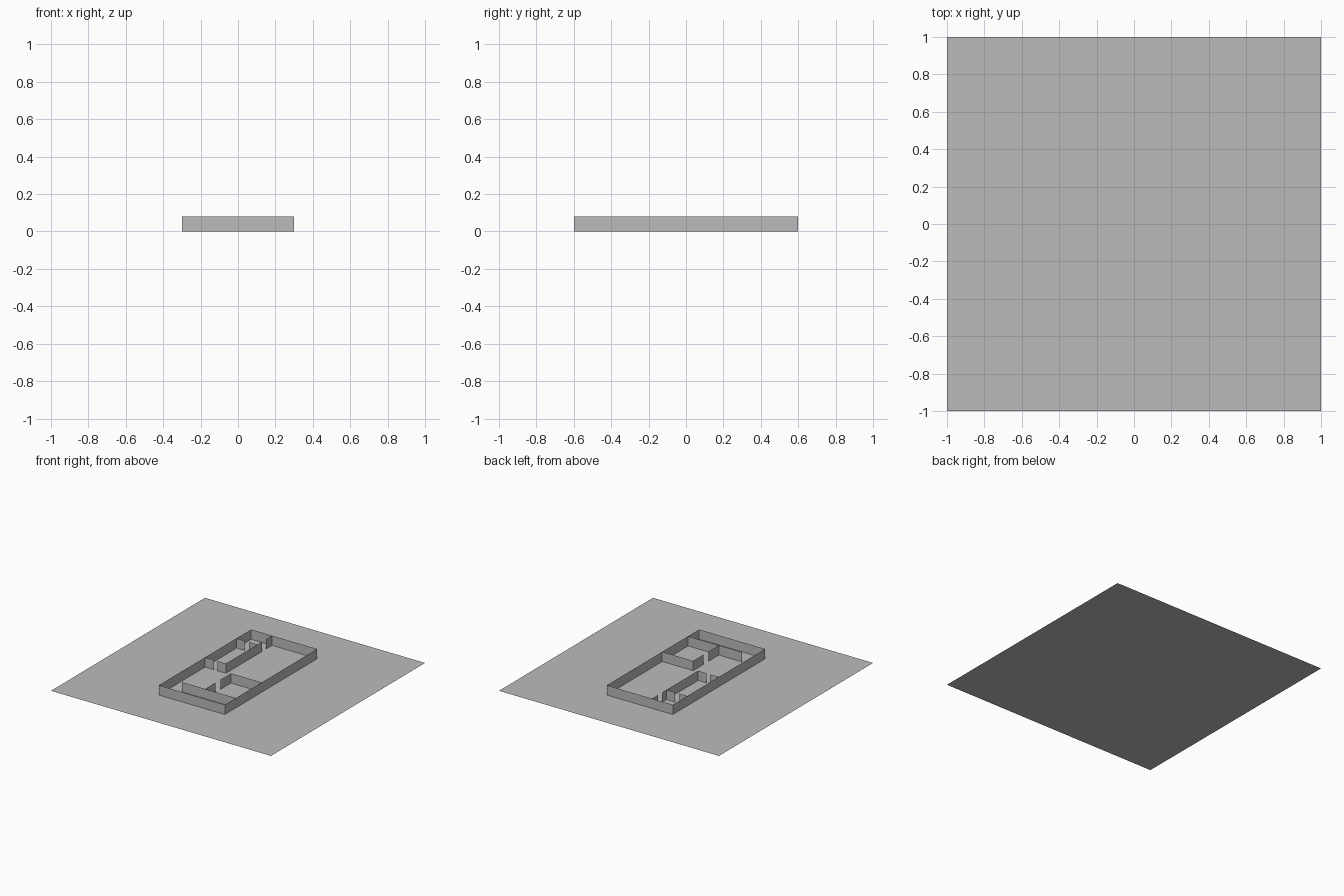
import bpy
import bmesh

cube = bpy.data.objects.get("Cube")
if cube:
    bpy.data.objects.remove(cube, do_unlink=True)

WALL_HEIGHT = 0.08

# One plain grey for everything
grey = bpy.data.materials.new("plain grey")
grey.use_nodes = True
colour = (0.5, 0.5, 0.5, 1)
grey.diffuse_color = colour
grey.node_tree.nodes["Principled BSDF"].inputs["Base Color"].default_value = colour


def finish(name, bm):
    mesh = bpy.data.meshes.new(name)
    bm.to_mesh(mesh)
    bm.free()
    mesh.materials.append(grey)
    obj = bpy.data.objects.new(name, mesh)
    bpy.context.collection.objects.link(obj)
    return obj


def walls(name, *runs):
    """Raise paper-thin walls along each floor-plan polyline."""
    bm = bmesh.new()
    for run in runs:
        points = [bm.verts.new((x, y, 0)) for x, y in run]
        edges = [bm.edges.new(pair) for pair in zip(points, points[1:])]
        raised = bmesh.ops.extrude_edge_only(bm, edges=edges)["geom"]
        top = [v for v in raised if isinstance(v, bmesh.types.BMVert)]
        bmesh.ops.translate(bm, verts=top, vec=(0, 0, WALL_HEIGHT))
    bmesh.ops.remove_doubles(bm, verts=bm.verts, dist=0.0001)
    return finish(name, bm)


# Ground sheet
bm = bmesh.new()
bmesh.ops.create_grid(bm, x_segments=1, y_segments=1, size=1)
finish("ground", bm)

# Outer shell of the house
W, D = 0.3, 0.6
walls("outer_walls", [(-W, -D), (W, -D), (W, D), (-W, D), (-W, -D)])

# Rear rooms: long partition plus two cross walls, with door gaps
HALL = -0.11
DOOR = (-0.22, -0.185)
walls("rear_partition",
      [(DOOR[1], 0), (HALL, 0), (HALL, 0.47)],
      [(HALL, 0.52), (HALL, D)])
walls("rear_cross_walls",
      [(-W, 0), (DOOR[0], 0)],
      [(-W, 0.41), (DOOR[0] - 0.01, 0.41)],
      [(DOOR[1], 0.41), (HALL, 0.41)])

# Front room: cross walls running to the side, and a partition with a doorway
ROOM, NEAR, FAR = 0.02, -0.455, -0.12
walls("front_cross_wall", [(-0.19, NEAR), (ROOM, NEAR), (W, NEAR)])
walls("front_partition",
      [(W, FAR), (ROOM, FAR), (ROOM, -0.255)],
      [(ROOM, -0.32), (ROOM, NEAR)])
